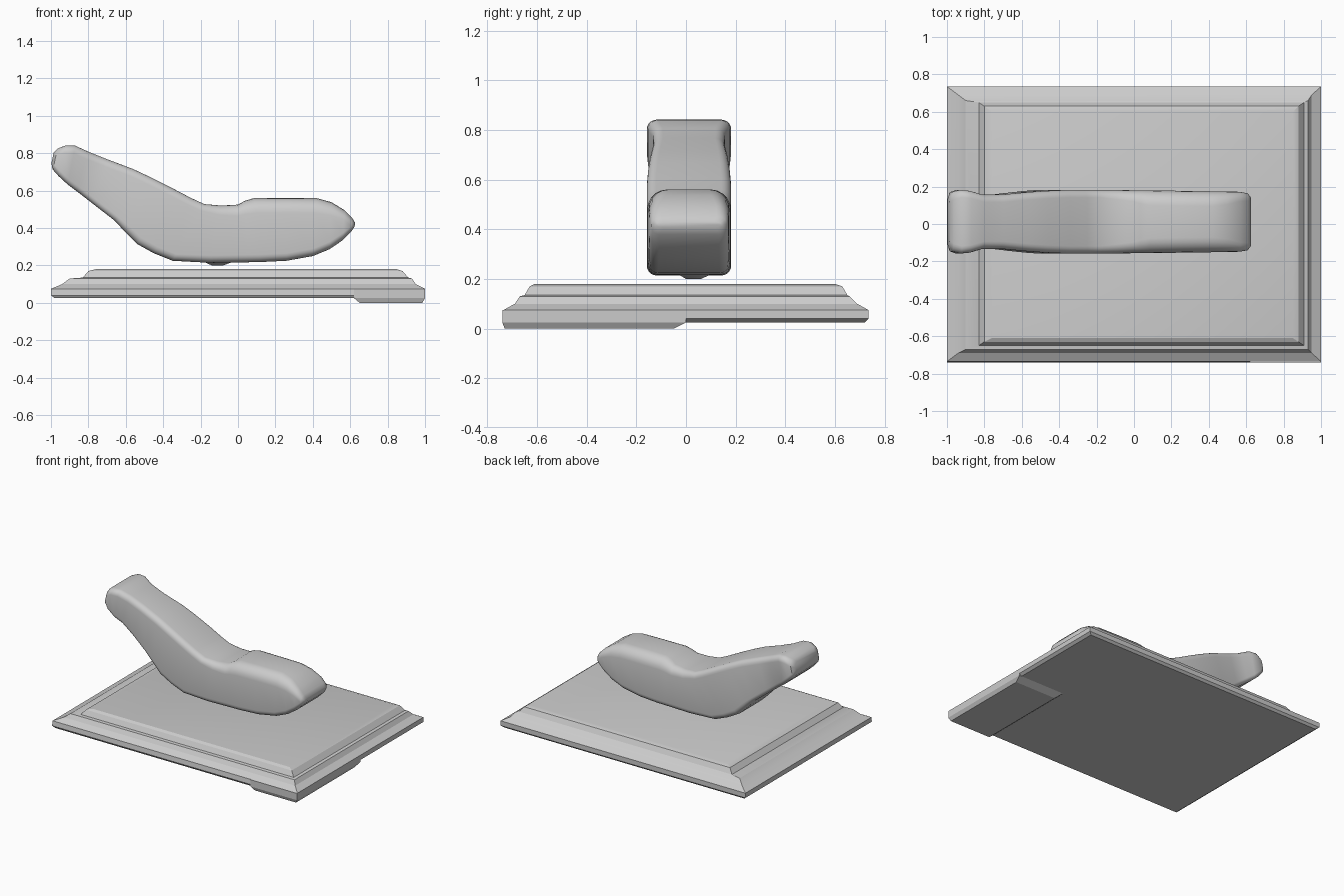
import bpy, bmesh, math


def loft(name, rings, angle):
    """Skin a closed surface through equally sized rings of points."""
    bm = bmesh.new()
    loops = [[bm.verts.new(p) for p in ring] for ring in rings]
    for a, b in zip(loops, loops[1:]):
        n = len(a)
        for i in range(n):
            j = (i + 1) % n
            bm.faces.new((a[i], a[j], b[j], b[i]))
    bm.faces.new(loops[0])
    bm.faces.new(loops[-1])
    bmesh.ops.recalc_face_normals(bm, faces=bm.faces)
    mesh = bpy.data.meshes.new(name)
    bm.to_mesh(mesh)
    bm.free()
    ob = bpy.data.objects.new(name, mesh)
    bpy.context.collection.objects.link(ob)
    bpy.ops.object.select_all(action='DESELECT')
    ob.select_set(True)
    bpy.context.view_layer.objects.active = ob
    bpy.ops.object.shade_smooth_by_angle(angle=math.radians(angle))
    return ob


def rectangle(x0, x1, y0, y1, z):
    return [(x0, y0, z), (x1, y0, z), (x1, y1, z), (x0, y1, z)]


# Stepped plinth with a moulded, sloping rim
loft("plinth", [rectangle(*r) for r in (
    (-0.98, 0.98, -0.73, 0.72, 0.025),
    (-1.00, 1.00, -0.74, 0.735, 0.04),
    (-1.00, 1.00, -0.735, 0.735, 0.075),
    (-0.94, 0.95, -0.69, 0.69, 0.10),
    (-0.90, 0.93, -0.67, 0.66, 0.13),
    (-0.83, 0.91, -0.65, 0.65, 0.135),
    (-0.80, 0.88, -0.63, 0.63, 0.17),
    (-0.76, 0.85, -0.61, 0.60, 0.18))], 20)

# Slightly lower corner of the plinth
loft("plinth_corner_foot", [rectangle(*r) for r in (
    (0.65, 0.985, -0.73, -0.05, 0.0),
    (0.62, 1.00, -0.74, 0.0, 0.025),
    (0.62, 1.00, -0.74, 0.0, 0.075))], 20)


def section(tx, tz, bx, bz, half, rt, rb):
    """Rounded cross-section between a top and a bottom outline point."""
    height = math.hypot(tx - bx, tz - bz)
    pts = []
    for r, top, side, start in ((rt, 1, 1, 0), (rt, 1, -1, 90),
                                (rb, 0, -1, 180), (rb, 0, 1, 270)):
        rv = min(r, height * 0.45)
        cy = side * (half - r)
        cv = height - rv if top else rv
        for k in range(6):
            a = math.radians(start + k * 18)
            y = cy + r * math.cos(a)
            t = (cv + rv * math.sin(a)) / height
            pts.append((bx + (tx - bx) * t, 0.012 + y, bz + (tz - bz) * t))
    return pts


# Bent body: top x, z, bottom x, z, half width, top radius, bottom radius
stations = (
    (-0.985, 0.805, -0.998, 0.745, 0.130, 0.03, 0.03),
    (-0.965, 0.825, -0.990, 0.712, 0.158, 0.04, 0.03),
    (-0.920, 0.842, -0.960, 0.678, 0.170, 0.04, 0.03),
    (-0.870, 0.840, -0.910, 0.632, 0.165, 0.04, 0.03),
    (-0.800, 0.808, -0.860, 0.595, 0.145, 0.04, 0.03),
    (-0.700, 0.768, -0.770, 0.525, 0.145, 0.04, 0.03),
    (-0.560, 0.715, -0.660, 0.440, 0.158, 0.04, 0.03),
    (-0.460, 0.668, -0.600, 0.375, 0.165, 0.04, 0.04),
    (-0.340, 0.607, -0.540, 0.315, 0.170, 0.04, 0.04),
    (-0.250, 0.560, -0.450, 0.265, 0.170, 0.04, 0.04),
    (-0.180, 0.528, -0.350, 0.225, 0.170, 0.04, 0.04),
    (-0.090, 0.520, -0.150, 0.214, 0.170, 0.05, 0.04),
    (0.000, 0.525, 0.000, 0.216, 0.168, 0.06, 0.04),
    (0.035, 0.545, 0.060, 0.217, 0.168, 0.07, 0.04),
    (0.085, 0.560, 0.120, 0.218, 0.168, 0.08, 0.04),
    (0.260, 0.561, 0.260, 0.225, 0.165, 0.08, 0.04),
    (0.420, 0.560, 0.400, 0.250, 0.163, 0.08, 0.04),
    (0.500, 0.538, 0.490, 0.287, 0.162, 0.07, 0.04),
    (0.570, 0.495, 0.560, 0.335, 0.160, 0.05, 0.04),
    (0.610, 0.455, 0.605, 0.380, 0.152, 0.04, 0.03),
    (0.625, 0.430, 0.624, 0.408, 0.130, 0.03, 0.03),
)
loft("bent_body", [section(*s) for s in stations], 40)

# Small nub under the belly, facing the plinth
loft("underside_nub", [rectangle(*r) for r in (
    (-0.14, -0.08, 0.0, 0.06, 0.20),
    (-0.18, -0.03, -0.03, 0.10, 0.218),
    (-0.18, -0.03, -0.03, 0.10, 0.24))], 40)
